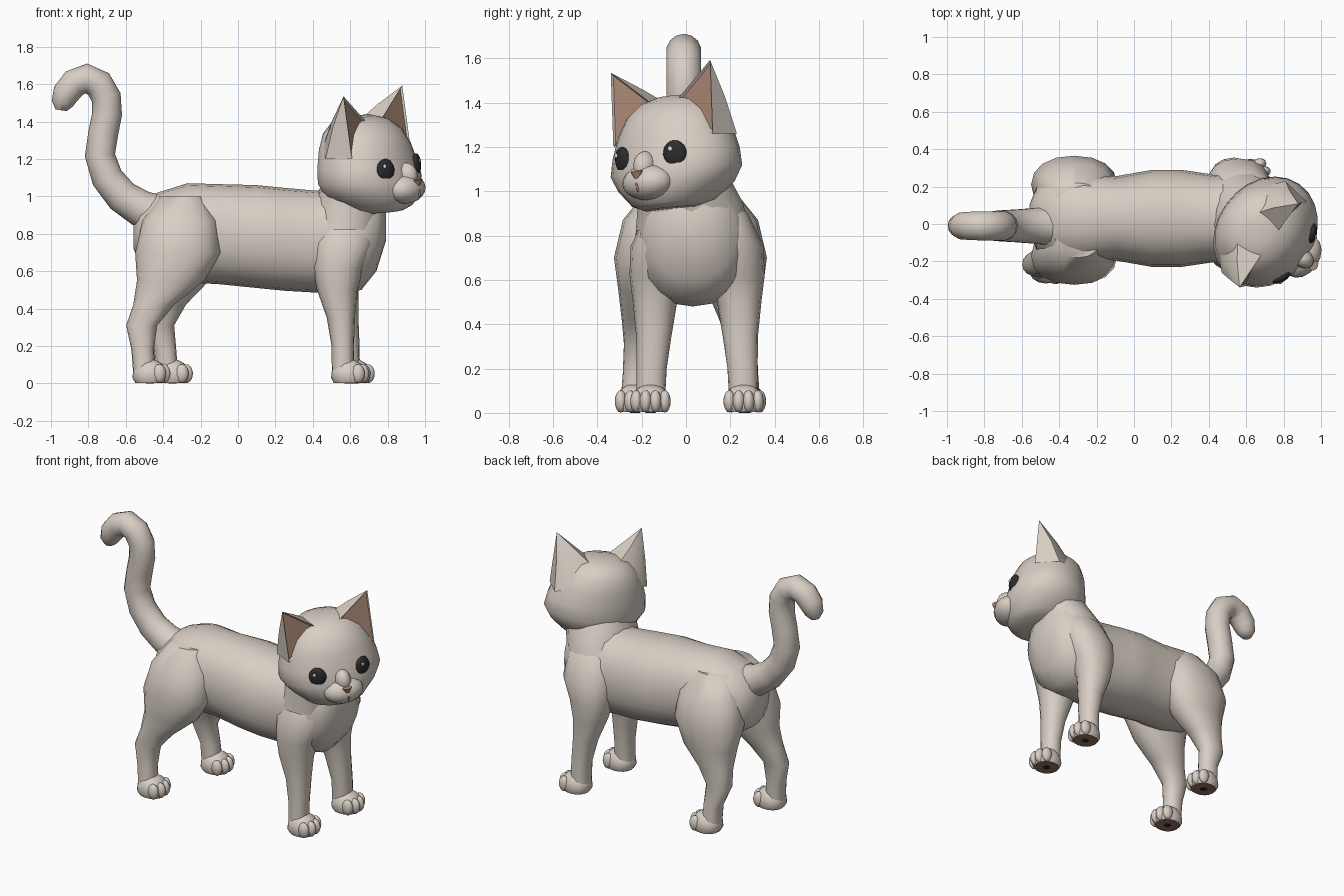
import bpy, bmesh, math
from mathutils import Matrix, Vector

if "Cube" in bpy.data.objects:
    bpy.data.objects.remove(bpy.data.objects["Cube"])


def material(name, rgb):
    m = bpy.data.materials.new(name)
    m.diffuse_color = (*rgb, 1)
    m.use_nodes = True
    m.node_tree.nodes["Principled BSDF"].inputs["Base Color"].default_value = m.diffuse_color
    return m


FUR = material("cream fur", (0.69, 0.62, 0.555))
PINK = material("inner ear pink", (0.42, 0.25, 0.18))
NOSE = material("nose brown", (0.45, 0.25, 0.18))
PAD = material("paw pad brown", (0.30, 0.17, 0.13))
DARK = material("eye black", (0.025, 0.025, 0.028))
WHITE = material("eye glint", (0.85, 0.85, 0.85))


def finish(name, bm, *mats):
    bmesh.ops.recalc_face_normals(bm, faces=bm.faces)
    for f in bm.faces:
        f.smooth = True
    for e in bm.edges:
        e.smooth = e.calc_face_angle(0) < math.radians(50)
    me = bpy.data.meshes.new(name)
    bm.to_mesh(me)
    bm.free()
    for m in mats:
        me.materials.append(m)
    ob = bpy.data.objects.new(name, me)
    bpy.context.collection.objects.link(ob)
    return ob


def ring(center, a, b, n=18, power=2.2):
    """Rounded loop around center, spanned by the half-axis vectors a and b."""
    pts = []
    for i in range(n):
        t = 2 * math.pi * i / n
        c, s = math.cos(t), math.sin(t)
        pts.append(Vector(center)
                   + Vector(a) * math.copysign(abs(c) ** (2 / power), c)
                   + Vector(b) * math.copysign(abs(s) ** (2 / power), s))
    return pts


def loft(rings, mtx=Matrix()):
    bm = bmesh.new()
    vs = [[bm.verts.new(mtx @ p) for p in r] for r in rings]
    n = len(vs[0])
    for r0, r1 in zip(vs, vs[1:]):
        for i in range(n):
            j = (i + 1) % n
            bm.faces.new((r0[i], r0[j], r1[j], r1[i]))
    bm.faces.new(vs[0])
    bm.faces.new(vs[-1])
    return bm


def blob(name, mtx, loc, radii, mat, turn=0):
    bm = bmesh.new()
    m = mtx @ Matrix.Translation(loc) @ Matrix.Rotation(turn, 4, 'Z') @ Matrix.Diagonal((*radii, 1))
    bmesh.ops.create_uvsphere(bm, u_segments=16, v_segments=10, radius=1, matrix=m)
    return finish(name, bm, mat)


# Torso: x, belly height, back height, half width
torso = [(-.56, .72, .86, .07), (-.52, .64, .95, .17), (-.43, .58, 1.02, .23),
         (-.27, .54, 1.07, .25), (-.1, .53, 1.065, .225), (.1, .51, 1.06, .26),
         (.25, .495, 1.045, .26), (.42, .485, 1.03, .235), (.56, .48, 1.05, .25),
         (.66, .5, 1.06, .24), (.74, .6, 1.03, .2), (.79, .76, .95, .1)]
finish("torso", loft([ring((x, .03, (b + t) / 2), (0, w, 0), (0, 0, (t - b) / 2), 20)
                      for x, b, t, w in torso]), FUR)

# Neck
neck = [(.57, .03, .82, .2, .26), (.6, .02, .95, .2, .24), (.64, -.01, 1.05, .2, .215),
        (.68, -.04, 1.15, .2, .2)]
finish("neck", loft([ring((x, y, z), (rx, 0, 0), (0, ry, 0)) for x, y, z, rx, ry in neck]), FUR)

# Tail: x, z, radius along a hooked path
tail = [(-.42, .90, .11), (-.52, .935, .098), (-.62, 1.0, .09), (-.70, 1.10, .085),
        (-.738, 1.22, .081), (-.72, 1.34, .08), (-.70, 1.44, .08), (-.705, 1.53, .08),
        (-.745, 1.6, .08), (-.81, 1.63, .08), (-.875, 1.605, .077), (-.92, 1.55, .073),
        (-.94, 1.495, .058), (-.945, 1.46, .03)]
rings = []
for i, (x, z, r) in enumerate(tail):
    p, q = tail[max(i - 1, 0)], tail[min(i + 1, len(tail) - 1)]
    d = Vector((q[0] - p[0], 0, q[1] - p[1])).normalized()
    rings.append(ring((x, -.01, z), Vector((-d.z, 0, d.x)) * r, (0, r, 0), 14, 2))
finish("tail", loft(rings), FUR)

# Legs: height, x, sideways offset, half depth, half width
front = [(.05, .562, .21, .06, .065), (.2, .56, .205, .06, .068), (.35, .55, .195, .075, .08),
         (.5, .53, .19, .108, .1), (.62, .535, .175, .135, .13), (.75, .56, .16, .17, .14),
         (.9, .58, .11, .15, .12), (.98, .58, .07, .08, .08)]
hind = [(.05, -.5, .25, .06, .065), (.18, -.51, .245, .06, .06), (.31, -.515, .235, .083, .065),
        (.42, -.45, .22, .11, .09), (.55, -.36, .20, .18, .125), (.7, -.32, .19, .23, .155),
        (.87, -.31, .16, .2, .145), (1.0, -.3, .1, .12, .1)]
paw = [(.003, .08, .075), (.03, .095, .088), (.07, .09, .084), (.105, .065, .066), (.125, .03, .035)]


def leg(name, rows, side, mid, step, lift):
    """step slides the foot forward, fading out at height lift."""
    rings = []
    for z, x, off, rx, ry in rows:
        dx = step * min(1, max(0, (lift - z) / (lift - .2)))
        rings.append(ring((x + dx, mid + side * off, z), (rx, 0, 0), (0, ry, 0), 16))
    finish(name + "_leg", loft(rings), FUR)
    px, py = rows[0][1] + step + .03, mid + side * rows[0][2]
    bm = loft([ring((px, py, z), (rx, 0, 0), (0, ry, 0), 16) for z, rx, ry in paw])
    bm.normal_update()
    for f in bm.faces:          # pink-brown sole
        f.material_index = int(f.calc_center_median().z < .01)
    finish(name + "_paw", bm, FUR, PAD)
    for i, (tx, ty) in enumerate([(.05, -.064), (.073, -.022), (.073, .022), (.05, .064)]):
        blob(f"{name}_toe_{i + 1}", Matrix(), (px + tx, py + ty, .052), (.036, .027, .05), FUR)
    bm = bmesh.new()            # dark spot on the sole
    bmesh.ops.create_cone(bm, cap_ends=True, segments=12, radius1=.022, radius2=.022, depth=.004,
                          matrix=Matrix.Translation((px, py, .002)))
    finish(name + "_pad_spot", bm, DARK)


leg("near_front", front, -1, .05, 0, .6)
leg("far_front", front, 1, .05, .03, .6)
leg("near_hind", hind, -1, .02, 0, .65)
leg("far_hind", hind, 1, .02, .12, .65)

# Head, turned and tilted: local x is forward, y sideways, z up
H = (Matrix.Translation((.70, -.05, 1.17)) @ Matrix.Rotation(math.radians(-35), 4, 'Z')
     @ Matrix.Rotation(math.radians(6), 4, 'X'))
head = [(-.25, .08, .10, .12), (-.225, .04, .19, .19), (-.15, .01, .25, .27),
        (-.08, 0, .26, .315), (0, -.01, .25, .305), (.1, -.02, .235, .27),
        (.18, -.03, .205, .225), (.235, -.04, .15, .16), (.26, -.04, .07, .08)]
finish("head", loft([ring((x, 0, z), (rx, 0, 0), (0, ry, 0), 24, 2) for z, x, rx, ry in head], H), FUR)
blob("muzzle", H, (.235, 0, -.13), (.09, .125, .08), FUR)
blob("nose_bridge", H, (.24, 0, -.06), (.065, .05, .07), FUR)

# Nose: downward-pointing wedge, with a mouth line below
bm = bmesh.new()
bmesh.ops.create_cone(bm, cap_ends=True, segments=10, radius1=.007, radius2=.03, depth=.045,
                      matrix=H @ Matrix.Translation((.313, 0, -.103)) @ Matrix.Diagonal((.75, 1, 1, 1)))
finish("nose", bm, NOSE)
blob("mouth_line", H, (.318, 0, -.145), (.008, .006, .03), NOSE)

for side, label in ((-1, "near"), (1, "far")):
    # Eye with glint
    turn = side * math.radians(25)
    blob(label + "_eye", H, (.208, side * .145, -.015), (.024, .054, .06), DARK, turn)
    out = Matrix.Rotation(turn, 4, 'Z') @ Vector((.022, -.016, .022))
    blob(label + "_eye_glint", H, Vector((.208, side * .145, -.015)) + out, (.006, .01, .011), WHITE, turn)

    # Ear: pyramid with an inset coloured front
    pts = [(.05, .07, .235), (.085, .275, .06), (-.07, .30, .06), (-.16, .2, .1), (-.11, .07, .22)]
    tip = (.055, .275, .395)
    bm = bmesh.new()
    base = [bm.verts.new(H @ Vector((x, y * side, z))) for x, y, z in pts]
    mids = [bm.verts.new(H @ Vector((x * .5 + tip[0] * .5 - .012, (y * .5 + tip[1] * .5) * side,
                                     z * .5 + tip[2] * .5))) for x, y, z in pts[2:]]
    top = bm.verts.new(H @ Vector((tip[0], tip[1] * side, tip[2])))
    inner = bm.faces.new((base[0], base[1], top))
    bm.faces.new((base[1], base[2], mids[0]))
    bm.faces.new((base[1], mids[0], top))
    for i in range(2):
        bm.faces.new((base[i + 2], base[i + 3], mids[i + 1], mids[i]))
        bm.faces.new((mids[i], mids[i + 1], top))
    bm.faces.new((base[4], base[0], mids[2]))
    bm.faces.new((mids[2], base[0], top))
    bm.faces.new(base)
    bmesh.ops.recalc_face_normals(bm, faces=bm.faces)
    inner.material_index = 1
    bmesh.ops.inset_individual(bm, faces=[inner], thickness=.014, depth=-.012)
    for f in bm.faces:
        f.material_index = int(f is inner or f == inner)
    finish(label + "_ear", bm, FUR, PINK)
